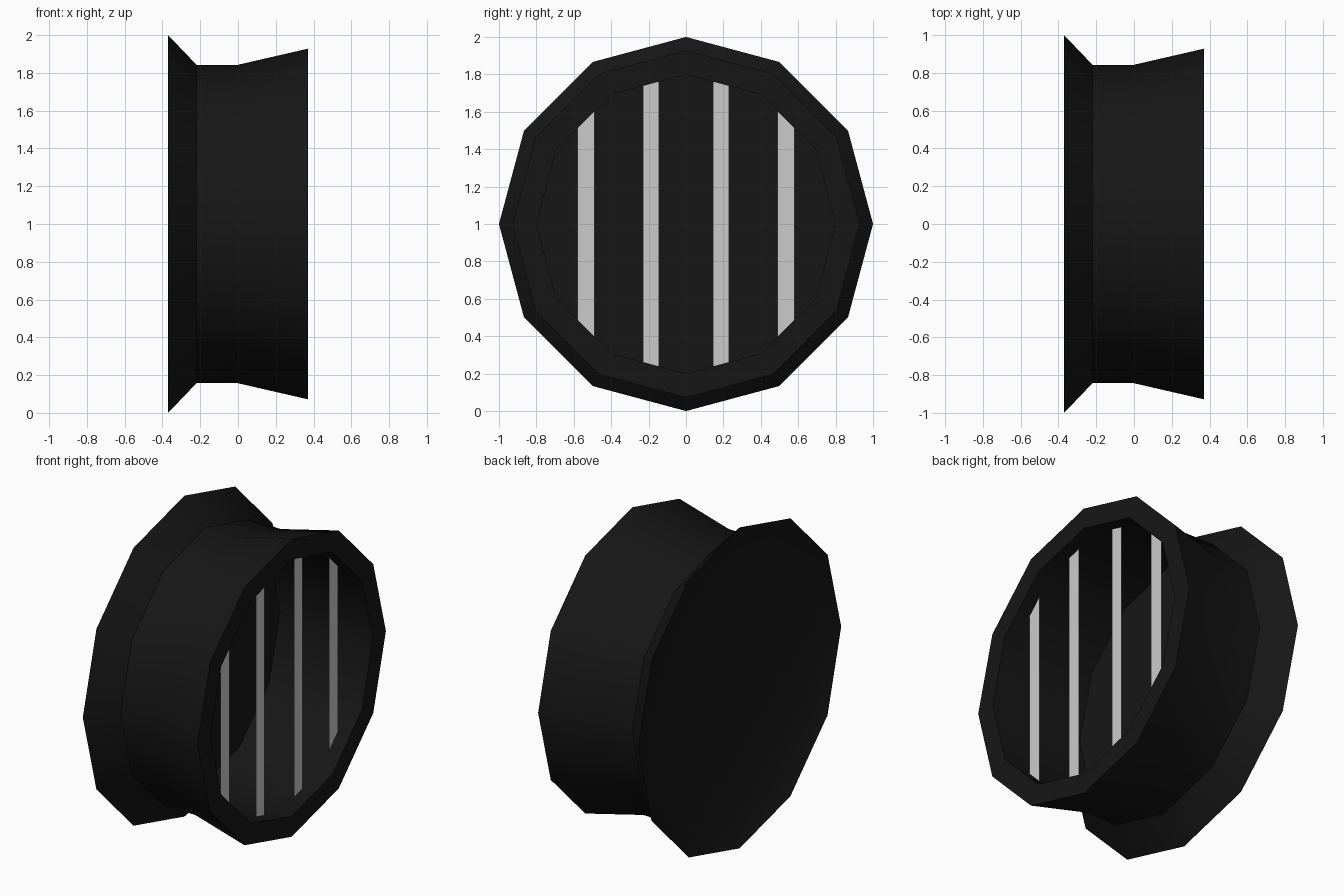
import bpy, bmesh, math

if "Cube" in bpy.data.objects:
    bpy.data.objects.remove(bpy.data.objects["Cube"])

SIDES = 12

def add_object(name, bm, color=None):
    me = bpy.data.meshes.new(name)
    bm.to_mesh(me)
    bm.free()
    ob = bpy.data.objects.new(name, me)
    bpy.context.collection.objects.link(ob)
    if color:
        mat = bpy.data.materials.new(name + "_paint")
        mat.diffuse_color = color
        mat.use_nodes = True
        mat.node_tree.nodes["Principled BSDF"].inputs["Base Color"].default_value = mat.diffuse_color
        me.materials.append(mat)
    return ob

# Housing: closed (x, radius) profile turned around the x axis
profile = [(-0.29, 0), (-0.29, 0.84), (-0.37, 1.0), (-0.22, 0.843), (0, 0.843),
           (0.37, 0.928), (0.37, 0.80), (-0.27, 0.80), (-0.27, 0)]
bm = bmesh.new()
rings = []
for x, r in profile:
    if r == 0:
        rings.append([bm.verts.new((x, 0, 1))] * SIDES)
    else:
        rings.append([bm.verts.new((x, r * math.sin(2 * math.pi * i / SIDES),
                                    1 + r * math.cos(2 * math.pi * i / SIDES)))
                      for i in range(SIDES)])
for a, b in zip(rings[1:-2], rings[2:-1]):
    for i in range(SIDES):
        j = (i + 1) % SIDES
        bm.faces.new((a[i], a[j], b[j], b[i]))
# Flat back plate and inner floor
for ring in (rings[1], rings[-2]):
    bm.faces.new(ring)
for v in [v for v in bm.verts if not v.link_faces]:
    bm.verts.remove(v)
bmesh.ops.recalc_face_normals(bm, faces=bm.faces)
housing = add_object("housing", bm, (0.008, 0.008, 0.008, 1))
bpy.context.view_layer.objects.active = housing
housing.select_set(True)
bpy.ops.object.shade_smooth_by_angle(angle=math.radians(35))
housing.select_set(False)

# Grille bars: flat strips trimmed to the 12-sided opening
def opening_height(y, r=0.80):
    y = abs(y)
    if y < r * 0.5:
        return r - y * math.tan(math.radians(15))
    return r * (0.5 + math.sqrt(0.75)) - y

for n, (y0, y1) in enumerate([(-0.58, -0.49), (-0.23, -0.145),
                              (0.145, 0.23), (0.49, 0.58)], 1):
    bm = bmesh.new()
    h0, h1 = opening_height(y0), opening_height(y1)
    bm.faces.new([bm.verts.new((0.285, y, 1 + z)) for y, z in
                  ((y0, -h0), (y1, -h1), (y1, h1), (y0, h0))])
    add_object(f"grille_bar_{n}", bm)
